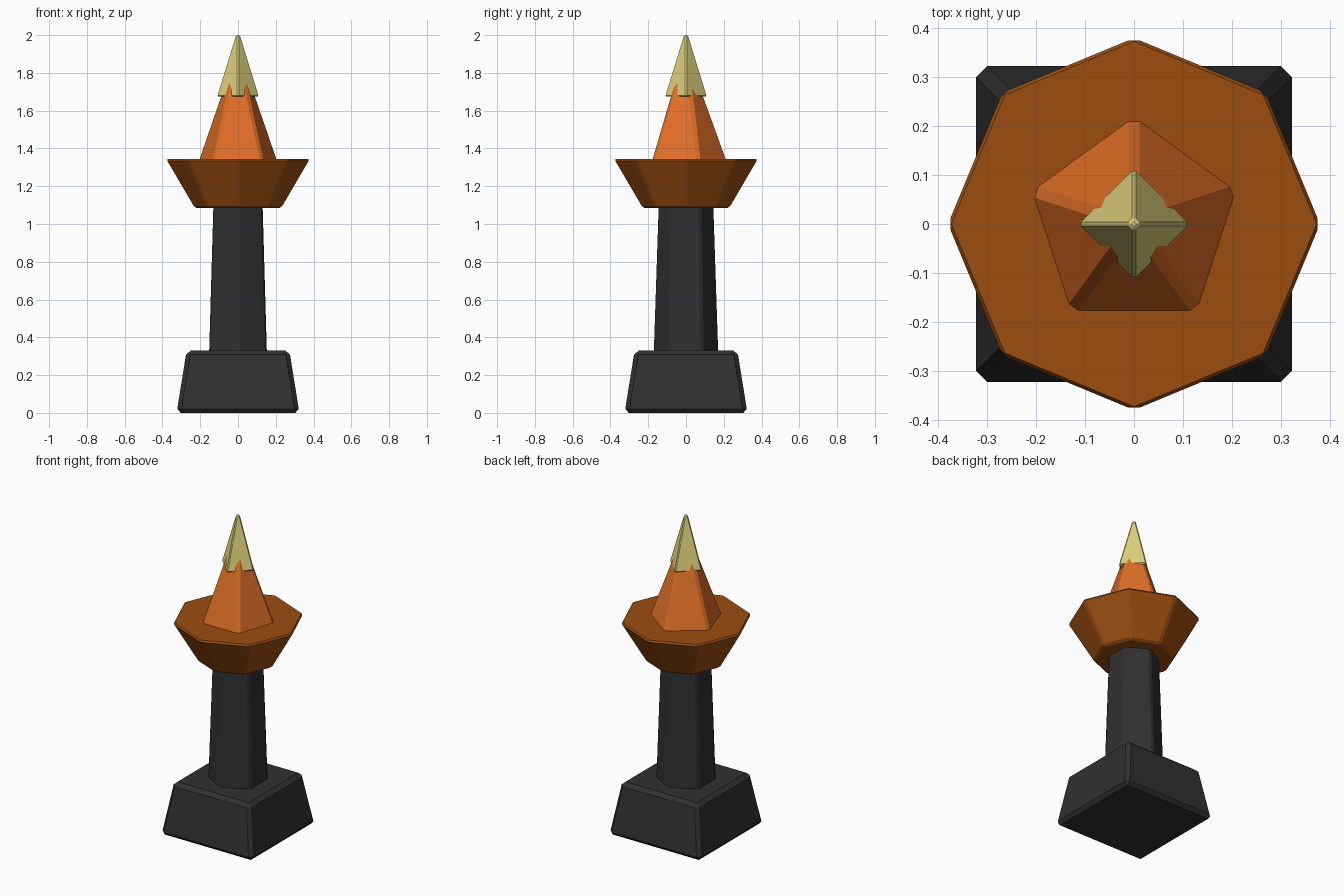
import bpy
import math

cube = bpy.data.objects.get("Cube")
if cube:
    bpy.data.objects.remove(cube, do_unlink=True)


def make_material(name, colour):
    mat = bpy.data.materials.new(name)
    mat.use_nodes = True
    rgba = (*colour, 1.0)
    mat.diffuse_color = rgba
    mat.node_tree.nodes["Principled BSDF"].inputs["Base Color"].default_value = rgba
    return mat


def tapered_prism(name, sides, r_low, r_high, z_low, z_high, angle, bevel, mat):
    """Flat-shaded tapered prism with one corner at the given angle."""
    def ring(r, z):
        return [(r * math.cos(angle + math.tau * i / sides),
                 r * math.sin(angle + math.tau * i / sides), z) for i in range(sides)]

    faces = [tuple(reversed(range(sides))), tuple(range(sides, 2 * sides))]
    for i in range(sides):
        j = (i + 1) % sides
        faces.append((i, j, j + sides, i + sides))
    mesh = bpy.data.meshes.new(name)
    mesh.from_pydata(ring(r_low, z_low) + ring(r_high, z_high), [], faces)
    mesh.materials.append(mat)
    obj = bpy.data.objects.new(name, mesh)
    bpy.context.collection.objects.link(obj)
    mod = obj.modifiers.new("chamfer", "BEVEL")
    mod.width = bevel
    mod.segments = 1
    mod.limit_method = "NONE"
    return obj


charcoal = make_material("charcoal", (0.03, 0.03, 0.03))
rust = make_material("rust_brown", (0.33, 0.076, 0.005))
orange = make_material("flame_orange", (0.75, 0.16, 0.02))
yellow = make_material("pale_yellow", (0.73, 0.63, 0.20))

up = math.pi / 2
diag = math.sqrt(2)

# Square pedestal and six-sided post
tapered_prism("pedestal", 4, 0.325 * diag, 0.272 * diag, 0.0, 0.33, math.pi / 4, 0.022, charcoal)
tapered_prism("post", 6, 0.177, 0.150, 0.30, 1.11, up, 0.012, charcoal)

# Eight-sided bowl
tapered_prism("bowl", 8, 0.233, 0.385, 1.085, 1.345, 0, 0.012, rust)

# Five-sided flame with a four-sided tip over it
tapered_prism("flame", 5, 0.223, 0.024, 1.33, 1.88, up, 0.014, orange)
tapered_prism("flame_tip", 4, 0.114, 0.014, 1.675, 2.0, 0, 0.006, yellow)
